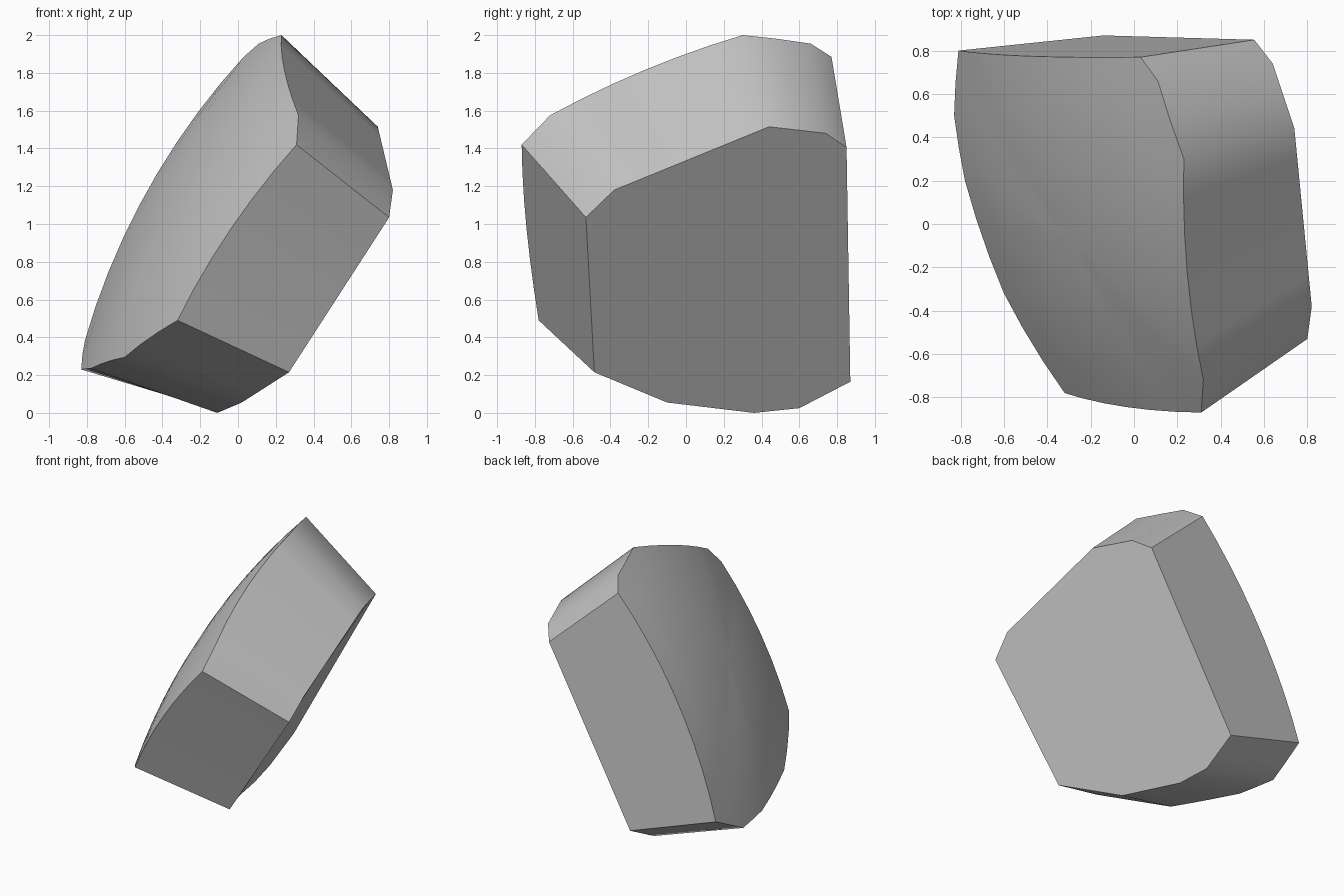
import bpy
import bmesh
from mathutils import Vector

cube = bpy.data.objects.get("Cube")
if cube:
    bpy.data.objects.remove(cube, do_unlink=True)

# One grey for the whole block
GREY = (0.55, 0.55, 0.55, 1.0)
grey = bpy.data.materials.new("plain grey")
grey.use_nodes = True
grey.diffuse_color = GREY
grey.node_tree.nodes["Principled BSDF"].inputs["Base Color"].default_value = GREY

# Matching corners of the flat face and of the domed face's rim
CORNERS = [
    ((0.80, -0.53, 1.035), (0.31, -0.87, 1.42)),
    ((0.82, -0.38, 1.18), (0.32, -0.72, 1.575)),
    ((0.74, 0.44, 1.515), (0.23, 0.30, 2.0)),
    ((0.64, 0.74, 1.48), (0.11, 0.66, 1.955)),
    ((0.555, 0.85, 1.405), (0.03, 0.77, 1.885)),
    ((-0.14, 0.87, 0.165), (-0.81, 0.80, 0.385)),
    ((-0.15, 0.60, 0.025), (-0.83, 0.50, 0.23)),
    ((-0.11, 0.36, 0.0), (-0.78, 0.20, 0.235)),
    ((0.02, -0.10, 0.055), (-0.60, -0.32, 0.295)),
    ((0.27, -0.485, 0.215), (-0.32, -0.78, 0.49)),
]
APEX = Vector((-0.30, -0.06, 1.175))
OUTWARD = Vector((-0.82, -0.23, 0.52)).normalized()
RADIUS = 3.7
RINGS = 6


def bow(t, length):
    """Height of a shallow arc above its chord."""
    return t * (1 - t) * length ** 2 / (2 * RADIUS)


# Subdivide the outline, bowing each rim edge where the dome cuts the wall
flat_points, rim_points = [], []
for i, (a, b) in enumerate(CORNERS):
    c, d = CORNERS[(i + 1) % len(CORNERS)]
    a, b, c, d = Vector(a), Vector(b), Vector(c), Vector(d)
    length = (d - b).length
    steps = max(1, round(length / 0.2))
    for k in range(steps):
        t = k / steps
        low, high = a.lerp(c, t), b.lerp(d, t)
        flat_points.append(low)
        rim_points.append(high + (high - low).normalized() * bow(t, length))

bm = bmesh.new()
count = len(rim_points)
loops = [[bm.verts.new(p) for p in flat_points],
         [bm.verts.new(p) for p in rim_points]]

# Concentric dome rings between the rim and the apex
for k in range(1, RINGS):
    f = 1 - k / RINGS
    loops.append([bm.verts.new(APEX.lerp(p, f) + OUTWARD * bow(f, (p - APEX).length))
                  for p in rim_points])

# Flat face, side walls, dome bands and dome centre
bm.faces.new(loops[0])
for lower, upper in zip(loops, loops[1:]):
    for i in range(count):
        j = (i + 1) % count
        bm.faces.new((lower[i], lower[j], upper[j], upper[i]))
tip = bm.verts.new(APEX)
for i in range(count):
    bm.faces.new((loops[-1][i], loops[-1][(i + 1) % count], tip))
bmesh.ops.recalc_face_normals(bm, faces=bm.faces)

mesh = bpy.data.meshes.new("domed_block")
bm.to_mesh(mesh)
bm.free()
mesh.materials.append(grey)
block = bpy.data.objects.new("domed_block", mesh)
bpy.context.scene.collection.objects.link(block)

# Smooth dome and rounded corners, crisp main edges
bpy.ops.object.select_all(action='DESELECT')
block.select_set(True)
bpy.context.view_layer.objects.active = block
bpy.ops.object.shade_smooth_by_angle(angle=0.6)
